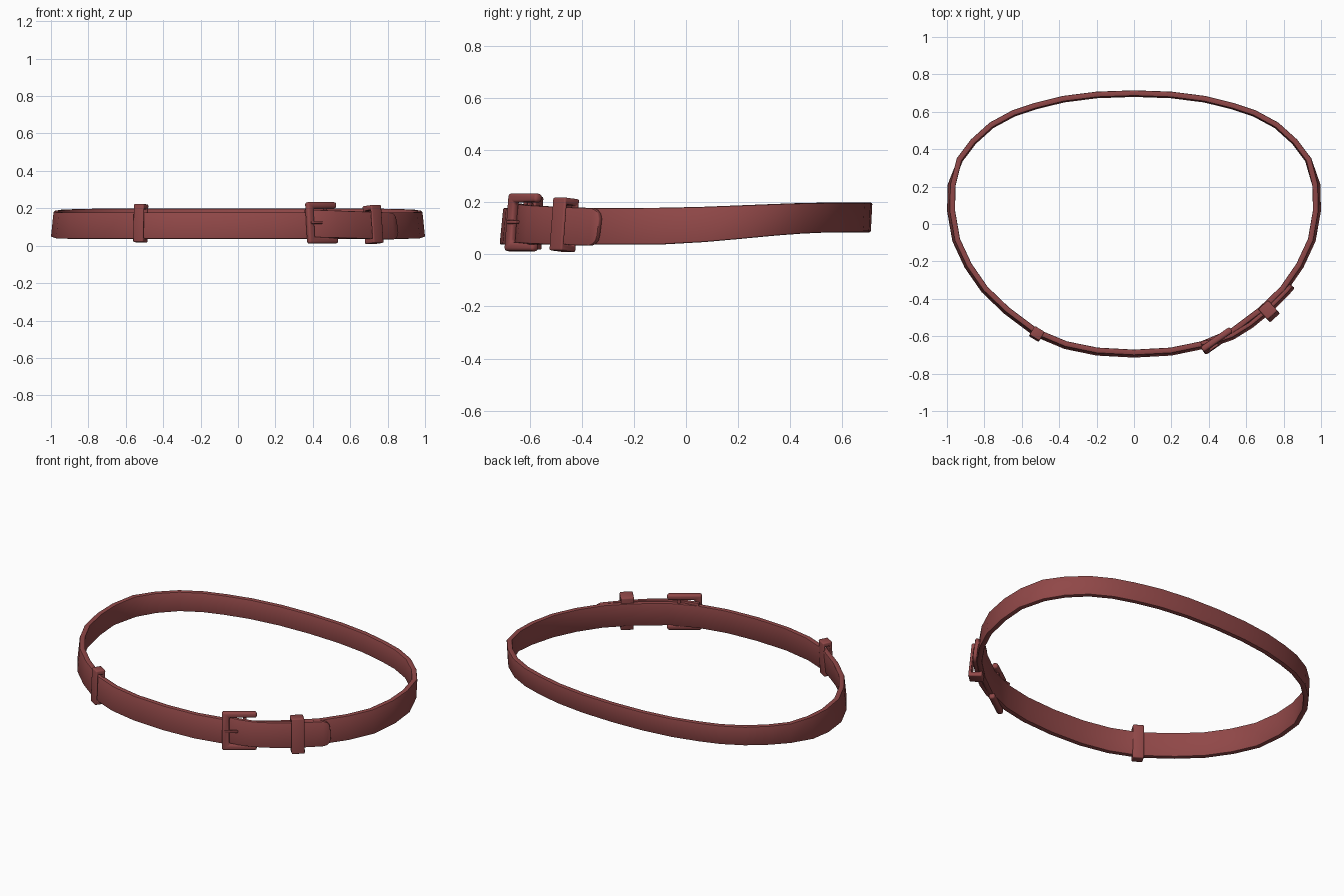
import bpy, bmesh, math
from mathutils import Vector, Matrix

cube = bpy.data.objects.get("Cube")
if cube:
    bpy.data.objects.remove(cube, do_unlink=True)

# One leather colour for everything
leather = bpy.data.materials.new("red_brown_leather")
leather.use_nodes = True
colour = (0.28, 0.064, 0.064, 1)
leather.diffuse_color = colour
bsdf = leather.node_tree.nodes["Principled BSDF"]
bsdf.inputs["Base Color"].default_value = colour
bsdf.inputs["Roughness"].default_value = 0.6


def finish(name, bm, bevel, segments=2):
    """Round the hard edges, then turn the mesh into a smooth object."""
    bmesh.ops.recalc_face_normals(bm, faces=bm.faces)
    hard = [e for e in bm.edges if e.calc_face_angle(0) > math.radians(50)]
    bmesh.ops.bevel(bm, geom=hard, offset=bevel, segments=segments,
                    affect='EDGES', profile=0.5, clamp_overlap=True)
    mesh = bpy.data.meshes.new(name)
    bm.to_mesh(mesh)
    bm.free()
    mesh.materials.append(leather)
    ob = bpy.data.objects.new(name, mesh)
    bpy.context.collection.objects.link(ob)
    bpy.ops.object.select_all(action='DESELECT')
    bpy.context.view_layer.objects.active = ob
    ob.select_set(True)
    bpy.ops.object.shade_smooth_by_angle(angle=math.radians(40))
    return ob


def strap(name, stations, thick, closed, bevel):
    """Sweep an upright band along (x, y, low, high) stations of its outer face."""
    bm = bmesh.new()
    count = len(stations)
    rings = []
    for i, (x, y, low, high) in enumerate(stations):
        a = stations[(i - 1) % count if closed else max(i - 1, 0)]
        b = stations[(i + 1) % count if closed else min(i + 1, count - 1)]
        t = Vector((b[0] - a[0], b[1] - a[1], 0)).normalized()
        n = Vector((t.y, -t.x, 0))
        lean = 0.007 if y < 0.3 else -0.003
        rings.append([bm.verts.new(Vector((x, y, z)) + n * d)
                      for z, d in ((low, lean), (high, -lean),
                                   (high, -lean - thick), (low, lean - thick))])
    for i in range(count if closed else count - 1):
        p, q = rings[i], rings[(i + 1) % count]
        for k in range(4):
            m = (k + 1) % 4
            bm.faces.new((p[k], q[k], q[m], p[m]))
    if not closed:
        bm.faces.new(rings[0])
        bm.faces.new(rings[-1])
    return finish(name, bm, bevel)


def placement(x, y, z, degrees, lean):
    """Axes: along the belt, up the belt, outward from the belt."""
    a = math.radians(degrees)
    along = Vector((math.cos(a), math.sin(a), 0))
    out = Vector((math.sin(a), -math.cos(a), 0))
    up = (Vector((0, 0, 1)) - out * lean).normalized()
    out = along.cross(up)
    return Matrix.Translation((x, y, z)) @ Matrix((along, up, out)).transposed().to_4x4()


def frame(name, w, h, bar_w, bar_h, depth, matrix, bevel, open_end=False):
    """Rectangular ring, w by h; open_end leaves out the +w bar."""
    bm = bmesh.new()
    corners = ((1, -1), (-1, -1), (-1, 1), (1, 1))
    loops = []
    for sx, sy in corners:
        inner_x = w / 2 if open_end and sx > 0 else w / 2 - bar_w
        pts = ((sx * w / 2, sy * h / 2), (sx * inner_x, sy * (h / 2 - bar_h)))
        loops.append([bm.verts.new((*pts[k], s * depth / 2))
                      for k, s in ((0, -1), (0, 1), (1, 1), (1, -1))])
    for i in range(3 if open_end else 4):
        p, q = loops[i], loops[(i + 1) % 4]
        for k in range(4):
            m = (k + 1) % 4
            bm.faces.new((p[k], q[k], q[m], p[m]))
    if open_end:
        bm.faces.new(loops[0])
        bm.faces.new(loops[3])
    bm.transform(matrix)
    return finish(name, bm, bevel, 3)


def box(name, size, centre, matrix, bevel):
    bm = bmesh.new()
    bmesh.ops.create_cube(bm, size=1, matrix=Matrix.Translation(centre)
                          @ Matrix.Diagonal((*size, 1)))
    bm.transform(matrix)
    return finish(name, bm, bevel)


# Belt band: half outline from front to back, mirrored, rising toward the back
half = [(0, -0.708), (0.2, -0.697), (0.37, -0.662), (0.53, -0.595),
        (0.69, -0.475), (0.81, -0.36), (0.90, -0.23), (0.965, -0.09),
        (0.993, 0.07), (0.99, 0.21), (0.945, 0.35), (0.87, 0.45),
        (0.77, 0.54), (0.65, 0.605), (0.53, 0.645), (0.38, 0.682),
        (0.2, 0.705), (0, 0.712)]
outline = half + [(-x, y) for x, y in half[-2:0:-1]]
band = []
for x, y in outline:
    t = min(max((y + 0.15) / 0.75, 0), 1)
    t = t * t * (3 - 2 * t)
    band.append((x, y, 0.037 + 0.047 * t, 0.178 + 0.02 * t))
strap("belt_band", band, 0.03, True, 0.006)

# Overlapping strap end with a rounded tip
path = [(0.36, -0.655, 0), (0.45, -0.64, 0), (0.53, -0.612, 0),
        (0.63, -0.55, 0), (0.72, -0.477, 0), (0.79, -0.408, 0),
        (0.829, -0.368, 0), (0.842, -0.353, 0.007),
        (0.85, -0.343, 0.02), (0.854, -0.338, 0.04)]
tail = []
for x, y, trim in path:
    t = (x - 0.36) / 0.5
    tail.append((x, y, 0.046 - 0.014 * t + trim, 0.194 - 0.018 * t - trim))
strap("strap_end", tail, 0.022, False, 0.005)

# Buckle: frame open toward the strap end, inner bar and prong
buckle = placement(0.447, -0.625, 0.122, 35, 0.09)
frame("buckle_frame", 0.19, 0.222, 0.04, 0.034, 0.034, buckle, 0.012, True)
box("buckle_inner_bar", (0.02, 0.19, 0.012), (0.03, 0, -0.004), buckle, 0.004)
box("buckle_prong", (0.075, 0.014, 0.014), (-0.045, 0, 0.016), buckle, 0.005)

# Keeper loops around the band
for name, x, y, z, turn, width, lean in (
        ("left_keeper_loop", 0.722, -0.467, 0.113, 42, 0.072, 0.1),
        ("right_keeper_loop", -0.52, -0.588, 0.12, -31, 0.062, 0.04)):
    depth = 0.076 if x > 0 else 0.056
    # Turn the ring so that its hole follows the belt direction
    turned = placement(x, y, z, turn, lean) @ Matrix.Rotation(math.pi / 2, 4, 'Y')
    frame(name, depth, 0.204, 0.014, 0.026, width, turned, 0.011)
